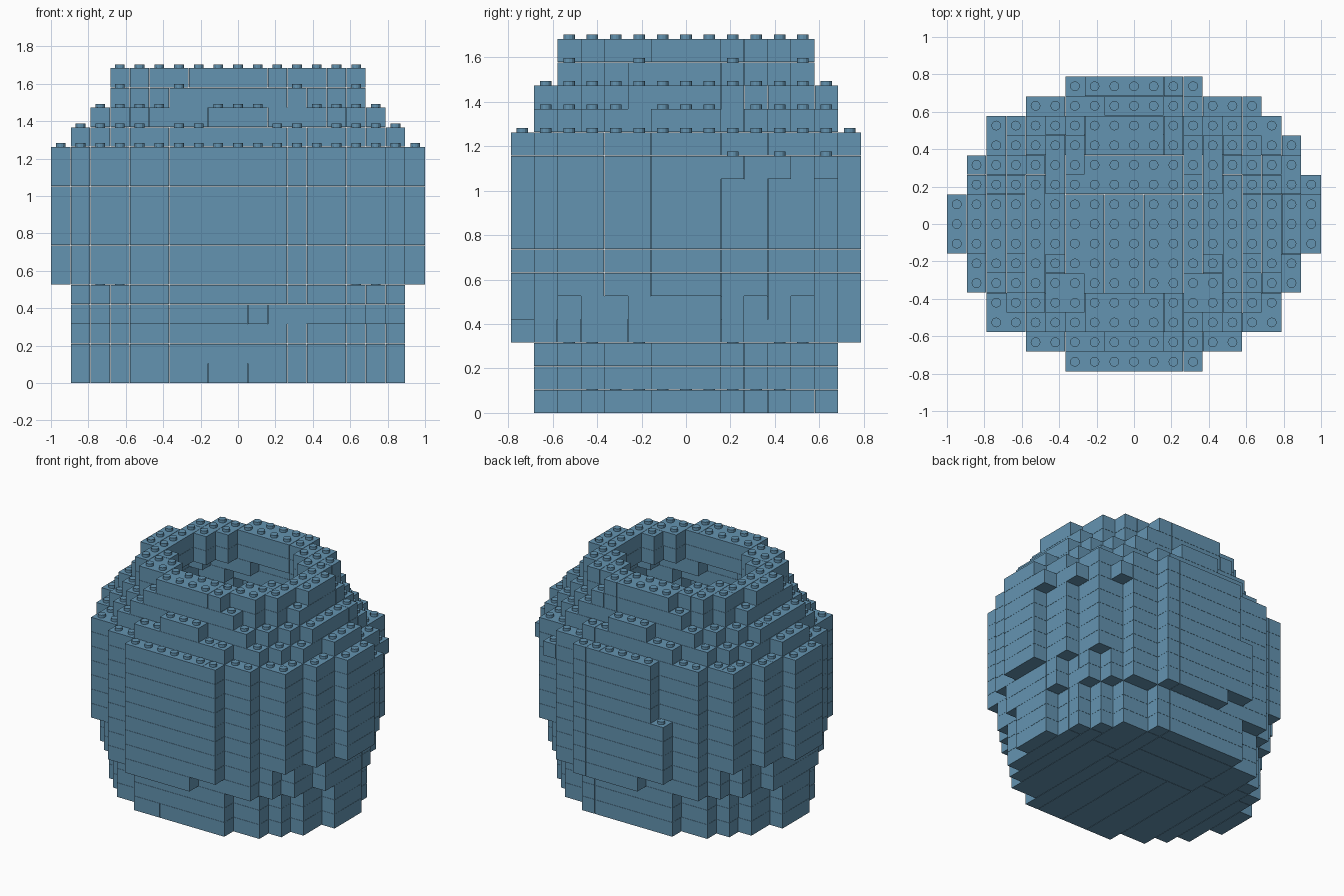
import bpy, bmesh
from mathutils import Matrix, Vector

default = bpy.data.objects.get("Cube")
if default:
    bpy.data.objects.remove(default, do_unlink=True)

P = 2 / 19          # stud pitch, also the height of one course
GAP = 0.0012        # seam left around each brick
LEVELS = 16

mat = bpy.data.materials.new("slate blue")
mat.use_nodes = True
blue = (0.127, 0.295, 0.44, 1)
mat.diffuse_color = blue
mat.node_tree.nodes["Principled BSDF"].inputs["Base Color"].default_value = blue

# Half widths in studs for each row, counted outward from the middle row
FOOT = [8, 8, 7, 7, 6, 5, 3]
LOWER = [8, 8, 8, 7, 7, 6, 5, 3]
BELLY = [9, 9, 8, 8, 7, 7, 5, 3]
NECK = [7, 7, 7, 6, 5, 4, 1]
COLLAR = [6, 6, 6, 5, 4, 3]
RIM = [6, 6, 5, 5, 4, 2]
OUTLINES = [FOOT] * 3 + [LOWER] * 2 + [BELLY] * 7 + [FOOT, NECK, COLLAR, RIM]
MOUTH = [4, 4, 3, 2]


def oval(widths):
    """Stud cells inside a stepped oval."""
    n = len(widths)
    return {(i, j) for j in range(1 - n, n)
            for i in range(-widths[abs(j)], widths[abs(j)] + 1)}


def shell(k):
    """Cells of one course: solid floor, then a wall two studs thick."""
    full = oval(OUTLINES[k])
    if k == 0:
        return full
    if k >= LEVELS - 2:
        return full - oval(MOUTH)
    inner = {(i, j) for i, j in full
             if all((i + a, j + b) in full
                    for a, b in ((2, 0), (-2, 0), (0, 2), (0, -2),
                                 (1, 1), (1, -1), (-1, 1), (-1, -1)))}
    return full - inner


courses = [shell(k) for k in range(LEVELS)]

# Irregular bricks: short lower panels, a notch behind and loose ends
courses[3] -= {(2, -7), (3, -7), (-2, 7), (-3, 7)}
for k in range(8, 12):
    courses[k].discard((-3, 7))
courses[10] |= {(6, 6), (8, 4), (9, 2)}

LENGTHS = (8, 6, 4, 3, 2, 1)
SIZES = {(a, b) for a in LENGTHS for b in (1, 2)}
SIZES |= {(b, a) for a, b in SIZES}
SIZES = sorted(SIZES, key=lambda s: (-s[0] * s[1], -s[0]))


def pack(cells):
    """Split a course into the largest bricks that fit."""
    left = set(cells)
    for i, j in sorted(cells, key=lambda c: (c[1], c[0])):
        if (i, j) not in left:
            continue
        for w, d in SIZES:
            brick = {(i + a, j + b) for a in range(w) for b in range(d)}
            if brick <= left:
                left -= brick
                yield i, j, w, d
                break


def add_brick(bm, i, j, w, d, k):
    size = Vector((w * P - 2 * GAP, d * P - 2 * GAP, P - GAP))
    centre = Vector(((i + (w - 1) / 2) * P, (j + (d - 1) / 2) * P,
                     k * P + size.z / 2))
    bmesh.ops.create_cube(bm, size=1, matrix=Matrix.Translation(centre)
                          @ Matrix.Diagonal(size.to_4d()))


def add_stud(bm, i, j, k):
    bmesh.ops.create_cone(bm, cap_ends=True, segments=12, radius1=0.026,
                          radius2=0.026, depth=0.022,
                          matrix=Matrix.Translation((i * P, j * P, (k + 1) * P + 0.008)))


def part_name(k):
    part = ("floor" if k == 0 else "foot" if k < 3 else "lower_wall" if k < 5
            else "belly" if k < 12 else "shoulder" if k < 14 else "rim")
    return f"{part}_course_{k + 1}"


# Lay every course, with studs wherever nothing sits on top
for k, cells in enumerate(courses):
    bm = bmesh.new()
    for brick in pack(cells):
        add_brick(bm, *brick, k)
    above = courses[k + 1] if k + 1 < LEVELS else set()
    for i, j in sorted(cells - above):
        add_stud(bm, i, j, k)
    mesh = bpy.data.meshes.new(part_name(k))
    bm.to_mesh(mesh)
    bm.free()
    mesh.materials.append(mat)
    bpy.context.collection.objects.link(bpy.data.objects.new(part_name(k), mesh))
